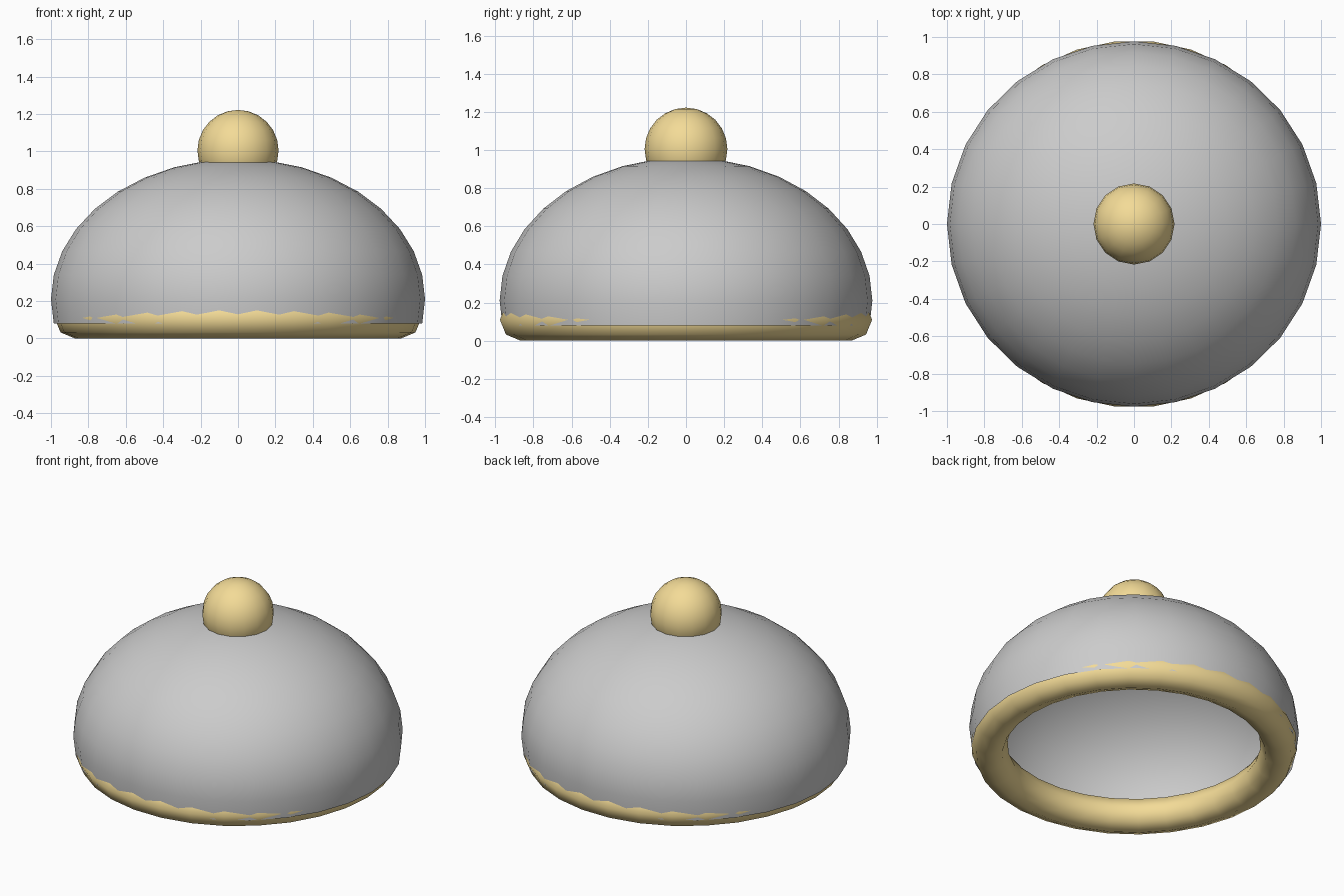
import bpy, bmesh
from math import sin, cos, pi, radians

if "Cube" in bpy.data.objects:
    bpy.data.objects.remove(bpy.data.objects["Cube"])

gold = bpy.data.materials.new("gold")
gold.diffuse_color = (0.9, 0.71, 0.31, 1)
gold.use_nodes = True
gold.node_tree.nodes["Principled BSDF"].inputs["Base Color"].default_value = gold.diffuse_color


def finish(ob, name, mat=None):
    ob.name = name
    if mat:
        ob.data.materials.append(mat)
    for p in ob.data.polygons:
        p.use_smooth = True


# dome shell: open half-ellipsoid, slightly narrower front to back
SEG, ROWS = 28, 10
CENTRE, RISE, DEPTH = 0.21, 0.75, 0.977
bm = bmesh.new()
rings = []
for r in range(ROWS):
    t = radians(-10 + 10 * r)
    rings.append([bm.verts.new((cos(t) * cos(2 * pi * i / SEG),
                                cos(t) * sin(2 * pi * i / SEG) * DEPTH,
                                CENTRE + RISE * sin(t))) for i in range(SEG)])
top = bm.verts.new((0, 0, CENTRE + RISE))
for i in range(SEG):
    j = (i + 1) % SEG
    for a, b in zip(rings, rings[1:]):
        bm.faces.new((a[i], a[j], b[j], b[i]))
    bm.faces.new((rings[-1][i], rings[-1][j], top))
mesh = bpy.data.meshes.new("dome")
bm.to_mesh(mesh)
bm.free()
dome = bpy.data.objects.new("dome", mesh)
bpy.context.collection.objects.link(dome)
finish(dome, "dome")

# rounded rim ring, bottom resting on the ground
bpy.ops.mesh.primitive_torus_add(major_segments=30, minor_segments=8,
                                 major_radius=0.871, minor_radius=0.11,
                                 location=(0, 0, 0.11))
finish(bpy.context.object, "rim_ring", gold)

# ball knob on top
bpy.ops.mesh.primitive_uv_sphere_add(segments=16, ring_count=12, radius=0.217,
                                     location=(0, 0, 1.005))
finish(bpy.context.object, "knob", gold)
